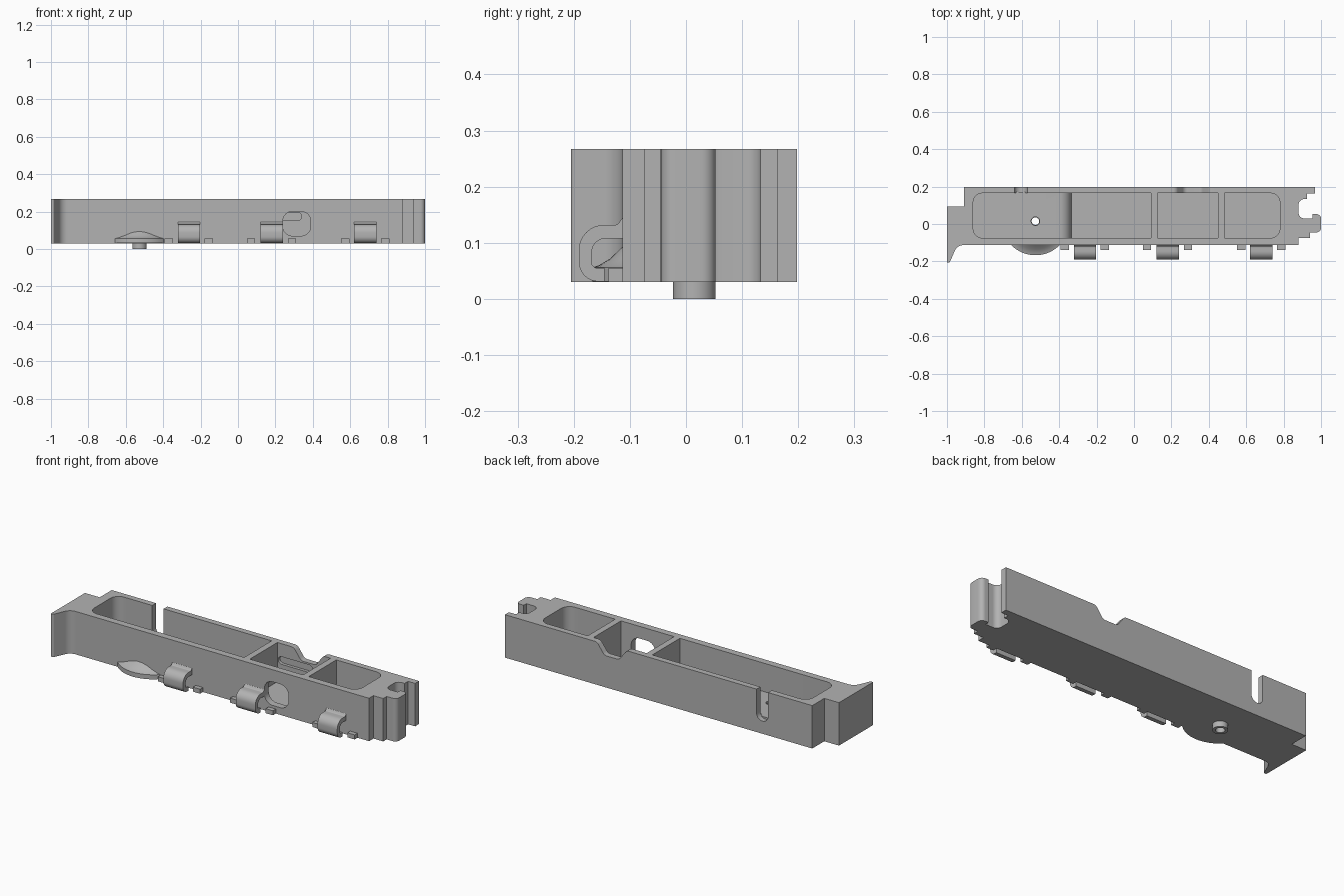
import bpy, bmesh, math
from mathutils import Vector

cube = bpy.data.objects.get("Cube")
if cube:
    bpy.data.objects.remove(cube, do_unlink=True)

grey = bpy.data.materials.new("plain grey")
grey.use_nodes = True
grey.diffuse_color = (0.45, 0.45, 0.45, 1)
grey.node_tree.nodes["Principled BSDF"].inputs["Base Color"].default_value = (0.45, 0.45, 0.45, 1)

BASE, TOP = 0.03, 0.267
FRONT, BACK = -0.113, 0.198
PIN = (-0.527, 0.015)


def rounded(points, steps=8):
    """Outline from (a, b[, radius]) corners, rounding those with a radius."""
    out = []
    for i, p in enumerate(points):
        c = Vector(p[:2])
        if len(p) < 3:
            out.append(c)
            continue
        u = (Vector(points[i - 1][:2]) - c).normalized()
        v = (Vector(points[(i + 1) % len(points)][:2]) - c).normalized()
        half = u.angle(v) / 2
        cut = p[2] / math.tan(half)
        centre = c + (u + v).normalized() * p[2] / math.sin(half)
        a, b = c + u * cut - centre, c + v * cut - centre
        sweep = a.angle(b)
        for k in range(steps + 1):
            t = k / steps
            w = (a * math.sin((1 - t) * sweep) + b * math.sin(t * sweep)) / math.sin(sweep)
            out.append(centre + w)
    return out


def finish(name, bm):
    bmesh.ops.recalc_face_normals(bm, faces=bm.faces)
    mesh = bpy.data.meshes.new(name)
    bm.to_mesh(mesh)
    bm.free()
    mesh.materials.append(grey)
    ob = bpy.data.objects.new(name, mesh)
    bpy.context.collection.objects.link(ob)
    return ob


def prism(name, points, axis, lo, hi):
    """Extrude a rounded outline along an axis."""
    place = {"x": lambda a, b, t: (t, a, b),
             "y": lambda a, b, t: (a, t, b),
             "z": lambda a, b, t: (a, b, t)}[axis]
    bm = bmesh.new()
    face = bm.faces.new([bm.verts.new(place(p.x, p.y, lo)) for p in rounded(points)])
    move = Vector(place(0, 0, hi - lo))
    new = bmesh.ops.extrude_face_region(bm, geom=[face], use_keep_orig=True)["geom"]
    bmesh.ops.translate(bm, vec=move, verts=[g for g in new if isinstance(g, bmesh.types.BMVert)])
    return finish(name, bm)


def box(x0, x1, y0, y1, r=None):
    pts = [(x0, y0), (x1, y0), (x1, y1), (x0, y1)]
    return [p + (r,) for p in pts] if r else pts


def lathe(name, profile, segments=64):
    """Spin a closed (radius, height) profile round the pin axis."""
    bm = bmesh.new()
    rings = []
    for k in range(segments):
        a = 2 * math.pi * k / segments
        rings.append([bm.verts.new((PIN[0] + r * math.cos(a), PIN[1] + r * math.sin(a), z))
                      for r, z in profile])
    n = len(profile)
    for k in range(segments):
        p, q = rings[k], rings[(k + 1) % segments]
        for i in range(n):
            j = (i + 1) % n
            bm.faces.new((p[i], q[i], q[j], p[j]))
    return finish(name, bm)


def smooth(ob):
    bpy.ops.object.select_all(action="DESELECT")
    ob.select_set(True)
    bpy.context.view_layer.objects.active = ob
    bpy.ops.object.shade_smooth_by_angle(angle=math.radians(30))


def carve(ob, cutter):
    cutter.hide_render = True
    mod = ob.modifiers.new("cut", "BOOLEAN")
    mod.operation, mod.solver, mod.object = "DIFFERENCE", "EXACT", cutter
    bpy.ops.object.select_all(action="DESELECT")
    bpy.context.view_layer.objects.active = ob
    ob.select_set(True)
    bpy.ops.object.modifier_apply(modifier=mod.name)
    bpy.data.objects.remove(cutter, do_unlink=True)


# Main body with stepped left end and hooked right end
body = prism("body", [
    (-1, -0.205), (-0.985, -0.205, 0.008), (-0.945, FRONT, 0.05),
    (0.88, FRONT), (0.88, -0.075), (0.94, -0.075), (0.94, -0.045),
    (1, -0.045, 0.025), (1, 0.053, 0.025), (0.955, 0.053), (0.955, 0.03),
    (0.88, 0.03, 0.03), (0.88, 0.133, 0.03), (0.925, 0.133), (0.925, 0.163),
    (0.968, 0.163), (0.968, BACK), (-0.91, BACK), (-0.91, 0.093), (-1, 0.093),
], "z", BASE, TOP)

# Long pocket with a raised, rounded-off floor at its left
long_pocket = [(-0.86, -0.075, 0.05), (0.09, -0.075), (0.09, 0.165), (-0.86, 0.165, 0.05)]
carve(body, prism("long_pocket_cutter", long_pocket, "z", 0.05, TOP + 0.1))
# Two short pockets
carve(body, prism("middle_pocket_cutter", box(0.125, 0.45, -0.075, 0.165), "z", 0.05, TOP + 0.1))
end_pocket = [(0.485, -0.075), (0.78, -0.075, 0.05), (0.78, 0.165, 0.05), (0.485, 0.165)]
carve(body, prism("end_pocket_cutter", end_pocket, "z", 0.05, TOP + 0.1))
# Window in the front wall
carve(body, prism("window_cutter", box(0.24, 0.388, 0.07, 0.2, 0.05), "y", -0.2, -0.05))
# Groove inside the back wall
carve(body, prism("groove_cutter", box(0.13, 0.34, 0.153, 0.195, 0.0205), "y", 0.1, 0.182))
# Open slot and shallow dip in the back wall
carve(body, prism("slot_cutter", [(-0.64, 0.1, 0.034), (-0.57, 0.1, 0.034), (-0.57, 0.4), (-0.64, 0.4)],
                  "y", 0.15, 0.3))
carve(body, prism("dip_cutter", [(0.2, 0.4), (0.2, TOP), (0.225, TOP, 0.03), (0.27, 0.205, 0.03),
                                 (0.36, 0.205, 0.03), (0.405, TOP, 0.03), (0.43, TOP), (0.43, 0.4)],
                  "y", 0.16, 0.3))

ramp = prism("raised_floor", [(-0.87, 0.04), (-0.335, 0.04), (-0.335, 0.11, 0.065), (-0.87, 0.11)],
             "y", -0.08, 0.17)

# Thumb wheel and hollow pivot pin
wheel = lathe("thumb_wheel", [(0.02, 0.031), (0.182, 0.031), (0.182, 0.056), (0.17, 0.06),
                              (0.15, 0.072), (0.128, 0.093), (0.02, 0.1)])
pin = lathe("pivot_pin", [(0.023, 0.0), (0.038, 0.0), (0.038, 0.06), (0.023, 0.06)])

# Hole through the pivot
hole = [(PIN[0] + 0.023 * math.cos(k * math.pi / 16), PIN[1] + 0.023 * math.sin(k * math.pi / 16))
        for k in range(32)]
for part in (body, ramp):
    carve(part, prism("hole_cutter", hole, "z", -0.1, 0.4))

# Hook clips on the front
hook = [(-0.1, 0.145), (FRONT, 0.145), (-0.122, 0.132, 0.008), (-0.191, 0.132, 0.045),
        (-0.191, 0.031, 0.035), (-0.145, 0.031), (-0.145, 0.055), (-0.168, 0.055, 0.01),
        (-0.168, 0.108, 0.025), (-0.1, 0.108)]
clips = [prism(f"hook_clip_{i + 1}", hook, "x", x - 0.06, x + 0.06)
         for i, x in enumerate((-0.262, 0.18, 0.68))]

# Small stop tabs beside the clips
for i, x in enumerate((-0.37, -0.157, 0.07, 0.288, 0.573, 0.787)):
    prism(f"stop_tab_{i + 1}", box(x - 0.022, x + 0.022, -0.138, -0.1), "z", BASE, 0.055)

for part in [body, ramp, wheel, pin] + clips:
    smooth(part)
